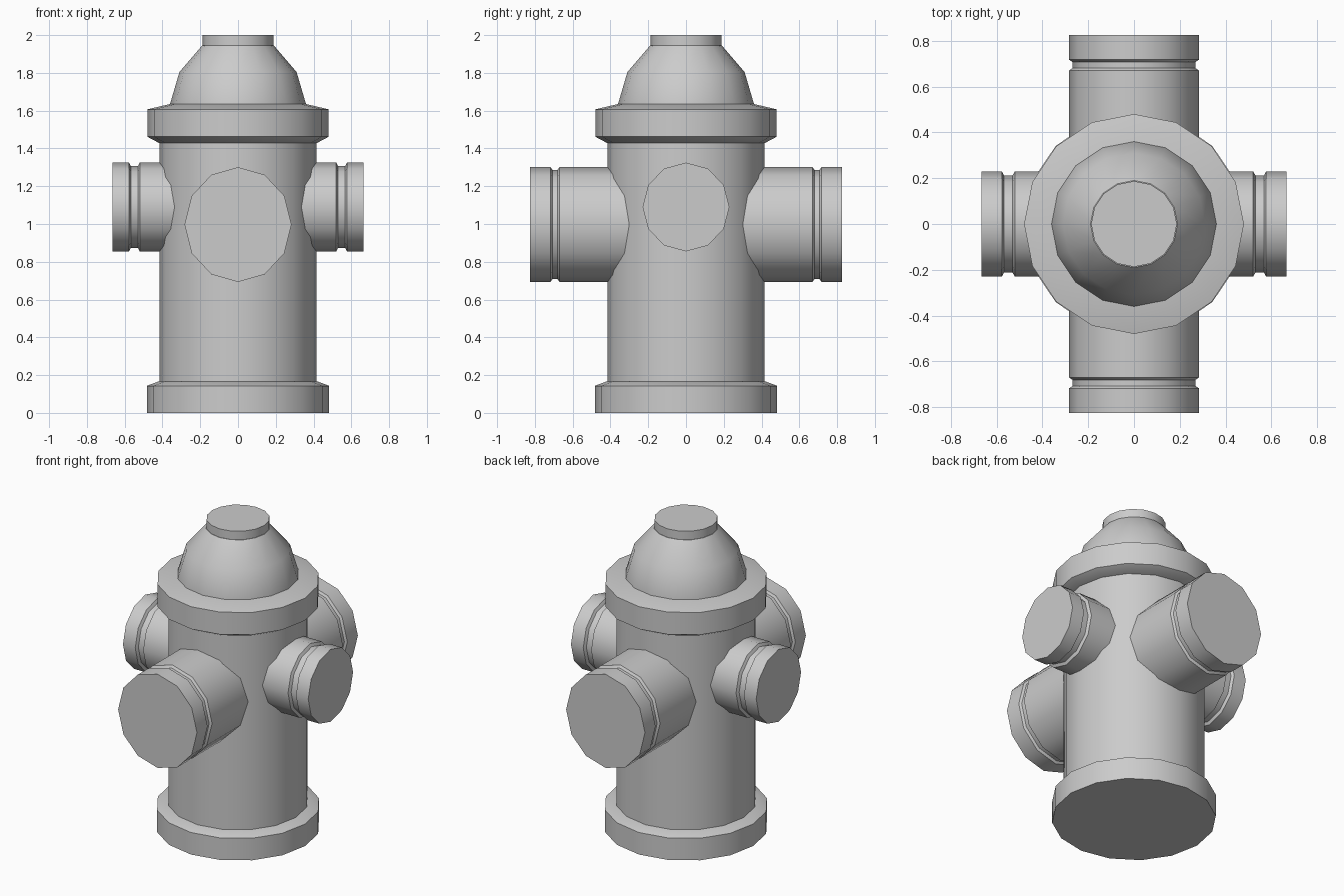
import bpy, bmesh, math
from mathutils import Matrix

cube = bpy.data.objects.get("Cube")
if cube:
    bpy.data.objects.remove(cube, do_unlink=True)

grey = bpy.data.materials.new("cast_grey")
grey.use_nodes = True
GREY = (0.6, 0.6, 0.6, 1)
grey.diffuse_color = GREY
grey.node_tree.nodes["Principled BSDF"].inputs["Base Color"].default_value = GREY


def lathe(name, profile, sides, matrix=Matrix()):
    """Turn (radius, height) pairs around z, close both ends, then place."""
    bm = bmesh.new()
    rings = []
    for r, z in profile:
        angles = [2 * math.pi * i / sides for i in range(sides)]
        rings.append([bm.verts.new((r * math.cos(a), r * math.sin(a), z)) for a in angles])
    for low, high in zip(rings, rings[1:]):
        for i in range(sides):
            j = (i + 1) % sides
            bm.faces.new((low[i], low[j], high[j], high[i]))
    bm.faces.new(rings[0][::-1])
    bm.faces.new(rings[-1])
    bm.transform(matrix)
    bmesh.ops.recalc_face_normals(bm, faces=bm.faces)
    mesh = bpy.data.meshes.new(name)
    bm.to_mesh(mesh)
    bm.free()
    mesh.materials.append(grey)
    obj = bpy.data.objects.new(name, mesh)
    bpy.context.collection.objects.link(obj)
    bpy.ops.object.select_all(action="DESELECT")
    obj.select_set(True)
    bpy.context.view_layer.objects.active = obj
    bpy.ops.object.shade_smooth_by_angle(angle=math.radians(40))
    return obj


def outlet(name, turn, height, wide, tall, groove, end, depth):
    """Twelve-sided pipe with a grooved cap, pointing along -y before turning."""
    inner = 1 - depth / wide
    start, stop = groove
    profile = [(1, 0.2), (1, start), (inner, start + 0.01),
               (inner, stop - 0.01), (1, stop), (1, end)]
    place = (Matrix.Translation((0, 0, height))
             @ Matrix.Rotation(turn, 4, "Z")
             @ Matrix.Rotation(math.pi / 2, 4, "X")
             @ Matrix.Diagonal((wide, tall, 1, 1)))
    lathe(name, profile, 12, place)


# Upright stack
lathe("base_flange", [(0.483, 0), (0.483, 0.143), (0.42, 0.167)], 16)
lathe("barrel", [(0.415, 0.1), (0.415, 1.5)], 16)
lathe("bonnet_flange", [(0.42, 1.43), (0.48, 1.462), (0.48, 1.607), (0.36, 1.635)], 16)
lathe("bonnet_dome", [(0.36, 1.6), (0.36, 1.635), (0.31, 1.805), (0.19, 1.945)], 16)
lathe("top_cap", [(0.187, 1.9), (0.187, 2.0)], 16)

# Large outlets front and back, small outlets on both sides
for name, turn in (("front_outlet", 0), ("back_outlet", math.pi)):
    outlet(name, turn, 0.997, 0.283, 0.304, (0.67, 0.717), 0.825, 0.014)
for name, turn in (("left_outlet", math.pi / 2), ("right_outlet", -math.pi / 2)):
    outlet(name, turn, 1.09, 0.23, 0.235, (0.52, 0.577), 0.665, 0.018)
